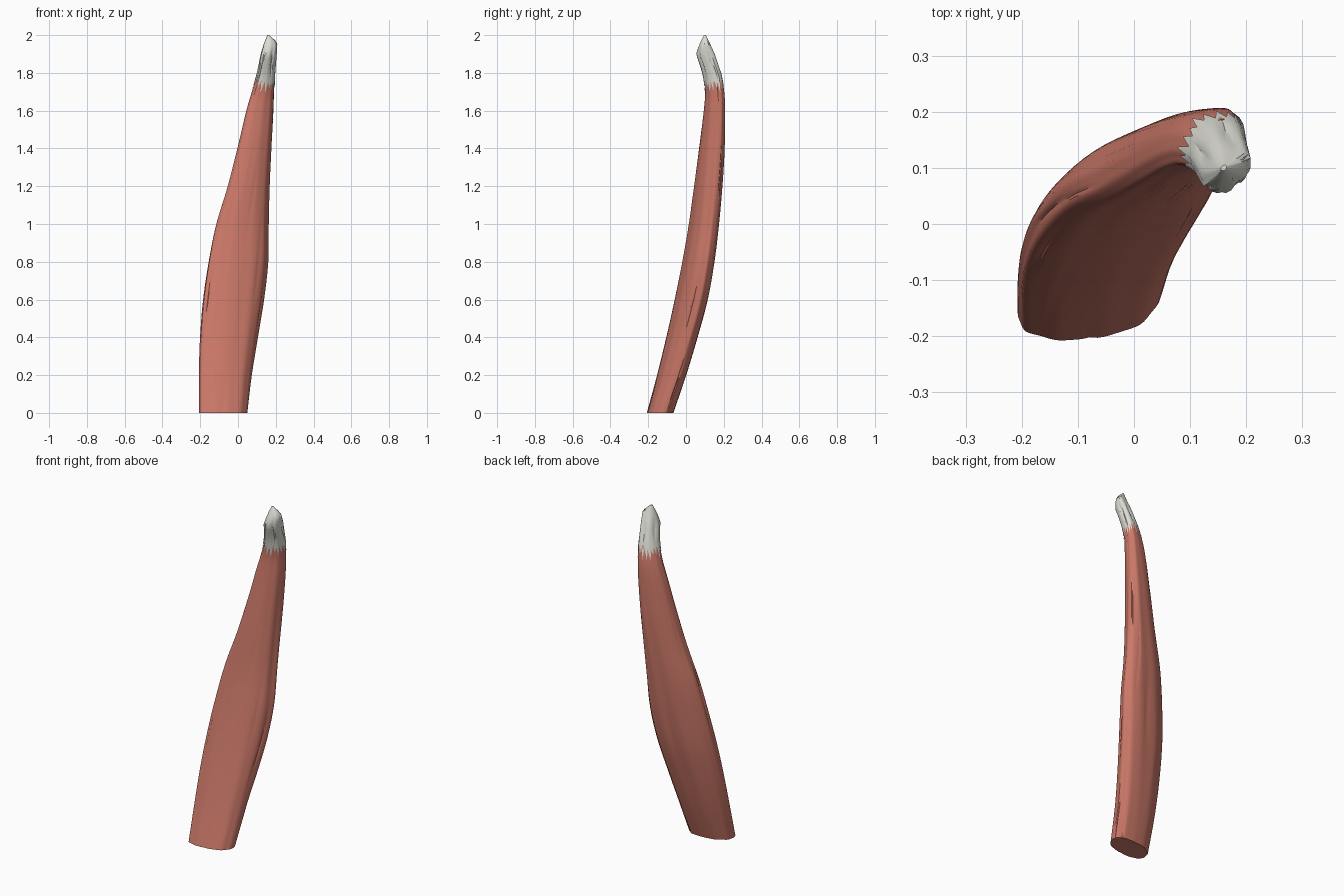
import bpy, bmesh, math, random

if "Cube" in bpy.data.objects:
    bpy.data.objects.remove(bpy.data.objects["Cube"])

random.seed(4)
SIDES = 80

# Cross-section extents: z, xmin, xmax, ymin, ymax
SECTIONS = [
    (0.0, -.208, .050, -.207, -.066), (0.2, -.208, .073, -.153, .002),
    (0.4, -.202, .104, -.105, .062), (0.6, -.186, .136, -.061, .115),
    (0.8, -.157, .158, -.021, .150), (1.0, -.117, .161, .014, .174),
    (1.2, -.056, .167, .042, .192), (1.4, -.004, .177, .069, .204),
    (1.6, .044, .188, .094, .207), (1.7, .073, .191, .101, .203),
    (1.8, .102, .197, .088, .185), (1.9, .121, .206, .054, .153),
    (1.96, .139, .209, .074, .125), (2.0, .155, .165, .095, .105)]


def section(z):
    """Smoothly interpolated extents (Hermite with finite-difference slopes)."""
    S = SECTIONS
    n = len(S)
    k = max(i for i in range(n - 1) if S[i][0] <= z + 1e-9)
    a, b = S[k], S[k + 1]
    p, q = S[max(k - 1, 0)], S[min(k + 2, n - 1)]
    h = b[0] - a[0]
    t = (z - a[0]) / h
    if z > 1.8:
        return [a[c] + (b[c] - a[c]) * t for c in range(1, 5)]
    out = []
    for c in range(1, 5):
        ma = (b[c] - p[c]) / (b[0] - p[0]) * h
        mb = (q[c] - a[c]) / (q[0] - a[0]) * h
        out.append((2*t**3 - 3*t*t + 1) * a[c] + (t**3 - 2*t*t + t) * ma
                   + (3*t*t - 2*t**3) * b[c] + (t**3 - t*t) * mb)
    return out


def surface(ang, z, scale=1.0, fold=0.0):
    """Point on the fibrous skin: superellipse leaning right-end-back."""
    x0, x1, y0, y1 = section(z)
    lean = 0.28 + 0.2 * math.sin(math.pi * z / 2)
    c, s = math.cos(ang), math.sin(ang + lean)
    e = 2 / 2.3
    groove = (0.022 * math.sin(9 * ang + 1.5 * z) * math.sin(2.1 * z + 2 * ang)
              - 0.035 * max(0, math.sin(11 * ang - 2.2 * z)) ** 8
              * max(0, math.sin(5 * z + 3 * ang)) - 0.006)
    r = scale * (1 + groove - fold)
    x = (x0 + x1) / 2 + (x1 - x0) / 2 * r * math.copysign(abs(c) ** e, c)
    y = (y0 + y1) / 2 + (y1 - y0) / 2 * r * math.copysign(abs(s) ** e, s)
    return x, y, z


def loft(name, rows, color, angle=35, cap_bottom=True):
    bm = bmesh.new()
    rings = [[bm.verts.new(p) for p in row] for row in rows]
    n = len(rings[0])
    for a, b in zip(rings, rings[1:]):
        for j in range(n):
            k = (j + 1) % n
            bm.faces.new((a[j], a[k], b[k], b[j]))
    bm.faces.new(rings[-1])
    if cap_bottom:
        bm.faces.new(rings[0][::-1])
    me = bpy.data.meshes.new(name)
    bm.to_mesh(me)
    bm.free()
    ob = bpy.data.objects.new(name, me)
    bpy.context.collection.objects.link(ob)
    mat = bpy.data.materials.new(name + "_color")
    mat.diffuse_color = color
    mat.use_nodes = True
    mat.node_tree.nodes["Principled BSDF"].inputs["Base Color"].default_value = mat.diffuse_color
    me.materials.append(mat)
    bpy.context.view_layer.objects.active = ob
    ob.select_set(True)
    bpy.ops.object.shade_smooth_by_angle(angle=math.radians(angle))
    ob.select_set(False)
    return ob


# Red fleshy belly, cut flat at the base
angles = [2 * math.pi * j / SIDES for j in range(SIDES)]
loft("muscle_belly", [[surface(a, 1.79 * i / 70) for a in angles]
                      for i in range(71)], (0.60, 0.19, 0.14, 1))

# Pale folded tendon tip with a ragged lower edge wrapping the belly
tip_angles = angles[::2]
hem = []
for j, a in enumerate(tip_angles):
    low = 1.765 - 0.025 * max(0, math.cos(a + 0.9))
    hem.append(low + (random.uniform(-.06, -.02) if j % 2 else random.uniform(0, .02)))
rows = []
for i in range(11):
    t = i / 10
    rows.append([surface(a, h + (2.0 - h) * t, 1.04 - 0.03 * t,
                         0.16 * math.sin(math.pi * t) ** 3 * max(0, math.sin(5 * a + 1)) ** 2)
                 for a, h in zip(tip_angles, hem)])
loft("tendon_tip", rows, (0.72, 0.72, 0.66, 1), angle=30, cap_bottom=False)
